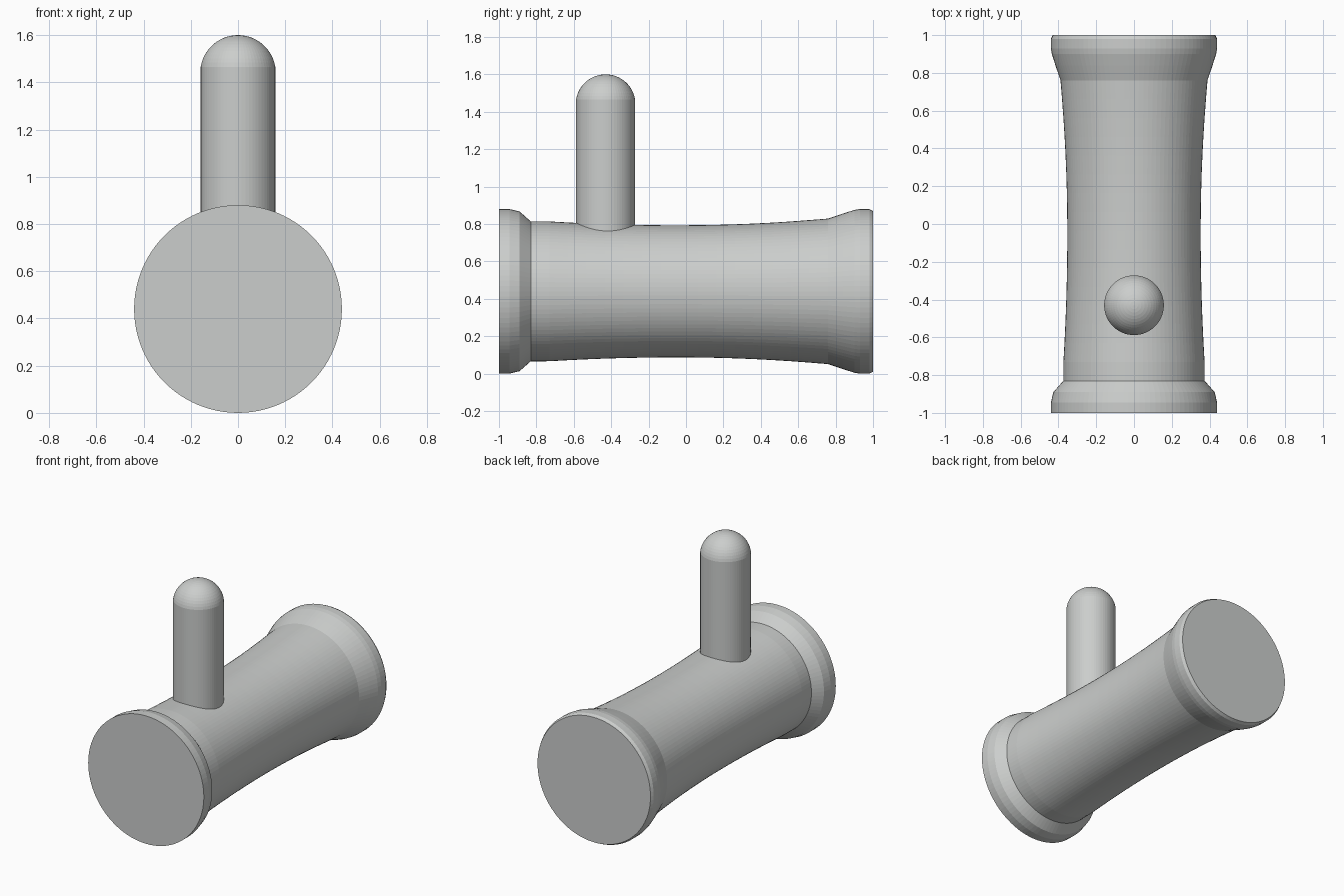
import bpy, math
from mathutils import Matrix

cube = bpy.data.objects.get("Cube")
if cube:
    bpy.data.objects.remove(cube, do_unlink=True)

grey = bpy.data.materials.new("light_grey")
grey.use_nodes = True
colour = (0.6, 0.615, 0.605, 1)
grey.diffuse_color = colour
grey.node_tree.nodes["Principled BSDF"].inputs["Base Color"].default_value = colour


def lathe(name, profile, sides, matrix):
    """Spin (radius, height) rings about z, cap both ends, then place."""
    verts, faces = [], []
    for r, h in profile:
        for i in range(sides):
            a = math.tau * i / sides
            verts.append((r * math.cos(a), r * math.sin(a), h))
    for k in range(len(profile) - 1):
        for i in range(sides):
            j = (i + 1) % sides
            lo, hi = k * sides, (k + 1) * sides
            faces.append((lo + i, lo + j, hi + j, hi + i))
    faces.append(tuple(reversed(range(sides))))
    faces.append(tuple(range(len(verts) - sides, len(verts))))
    mesh = bpy.data.meshes.new(name)
    mesh.from_pydata(verts, [], faces)
    mesh.transform(matrix)
    mesh.materials.append(grey)
    obj = bpy.data.objects.new(name, mesh)
    bpy.context.collection.objects.link(obj)
    return obj


# Axis of the barrel runs along y
along_y = Matrix.Translation((0, 0, 0.44)) @ Matrix.Rotation(-math.pi / 2, 4, "X")

# Waisted barrel with a flared collar at each end
front_collar = [(0.44, -1), (0.44, -0.945), (0.427, -0.89), (0.374, -0.83)]
waist = []
for i in range(1, 16):
    y = -0.83 + 1.59 * i / 16
    waist.append((0.353 + 0.057 * (y + 0.04) ** 2 - 0.012 * min(y, 0) ** 2, y))
rear_collar = [(0.389, 0.76), (0.416, 0.84), (0.435, 0.9), (0.44, 0.93),
               (0.44, 0.98), (0.43, 1)]
lathe("barrel", front_collar + waist + rear_collar, 96, along_y)

# Upright post with a rounded top
radius, centre = 0.16, 1.44
dome = []
for i in range(13):
    a = math.radians(9 + 80.5 * i / 12)
    dome.append((radius * math.cos(a), centre + radius * math.sin(a)))
lathe("post", [(0.158, 0.5)] + dome, 64, Matrix.Translation((0, -0.43, 0)))
